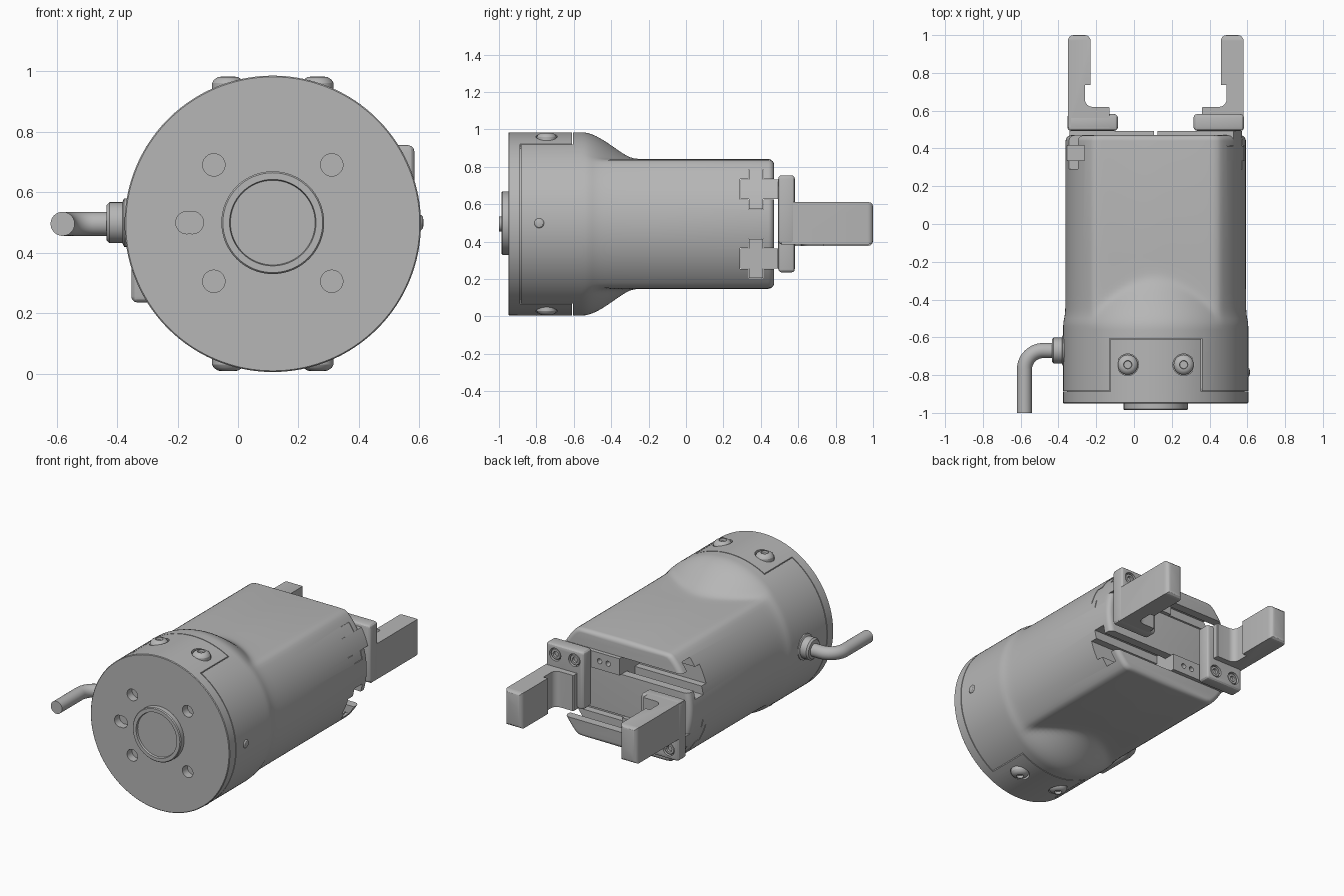
import bpy, bmesh
from math import sin, cos, pi, sqrt, radians
from mathutils import Matrix, Vector

if "Cube" in bpy.data.objects:
    bpy.data.objects.remove(bpy.data.objects["Cube"], do_unlink=True)

grey = bpy.data.materials.new("machined grey")
grey.use_nodes = True
colour = (0.47, 0.47, 0.47, 1)
grey.diffuse_color = colour
grey.node_tree.nodes["Principled BSDF"].inputs["Base Color"].default_value = colour

# Everything is modelled around the main axis, which runs along y
AXIS = Matrix.Translation((0.115, 0, 0.495))
TURNED = AXIS @ Matrix.Rotation(pi, 4, 'Y')
R = 0.49
parts = []


def finish(name, bm, place=AXIS):
    bmesh.ops.recalc_face_normals(bm, faces=bm.faces)
    bm.transform(place)
    me = bpy.data.meshes.new(name)
    bm.to_mesh(me)
    bm.free()
    me.materials.append(grey)
    ob = bpy.data.objects.new(name, me)
    bpy.context.collection.objects.link(ob)
    parts.append(ob)
    return ob


def skin(bm, rings):
    loops = [[bm.verts.new(p) for p in ring] for ring in rings]
    n = len(loops[0])
    for a, b in zip(loops, loops[1:]):
        for i in range(n):
            j = (i + 1) % n
            bm.faces.new((a[i], a[j], b[j], b[i]))
    bm.faces.new(loops[0])
    bm.faces.new(loops[-1])


def box(name, lo, hi, bevel=0, place=AXIS):
    bm = bmesh.new()
    bmesh.ops.create_cube(bm, size=1)
    for v in bm.verts:
        v.co = [(c + 0.5) * (h - l) + l for c, l, h in zip(v.co, lo, hi)]
    if bevel:
        bmesh.ops.bevel(bm, geom=bm.edges[:], offset=bevel, segments=3,
                        profile=0.5, affect='EDGES')
    return finish(name, bm, place)


def lathe(name, profile, origin, direction, n=32, place=AXIS):
    """Revolve (radius, height) pairs about a direction."""
    turn = Vector((0, 0, 1)).rotation_difference(Vector(direction)).to_matrix()
    bm = bmesh.new()
    skin(bm, [[Vector(origin) + turn @ Vector((r * cos(2 * pi * i / n), r * sin(2 * pi * i / n), h))
               for i in range(n)] for r, h in profile])
    return finish(name, bm, place)


def boolean(target, cutter, op='DIFFERENCE'):
    mod = target.modifiers.new("cut", 'BOOLEAN')
    mod.operation, mod.object, mod.solver = op, cutter, 'EXACT'
    bpy.context.view_layer.objects.active = target
    bpy.ops.object.modifier_apply(modifier=mod.name)
    parts.remove(cutter)
    bpy.data.objects.remove(cutter, do_unlink=True)


def smooth_max(a, b, k):
    return (a + b + sqrt((a - b) ** 2 + k * k)) / 2


# Housing: a cone fading into a flat-sided round section
def housing_ring(y, inset=0, n=144):
    s = min(max((y + 0.56) / 0.36, 0), 1)
    cone = R - 0.17 * s * s * (3 - 2 * s)
    ring = []
    for i in range(n):
        t = 2 * pi * (i + 0.5) / n
        flat = -smooth_max(-0.477, -0.345 / abs(sin(t)), 0.012)
        rho = min(smooth_max(flat, cone, 0.015), R) - inset
        ring.append((rho * cos(t), y, rho * sin(t)))
    return ring


bm = bmesh.new()
rings = [housing_ring(-0.883), housing_ring(-0.56)]
rings += [housing_ring(-0.56 + 0.4 * i / 20) for i in range(1, 21)]
rings += [housing_ring(0.44 + 0.03 * sin(a), 0.03 * (1 - cos(a)))
          for a in [pi / 2 * i / 5 for i in range(6)]]
skin(bm, rings)
housing = finish("housing", bm)

# Cross-shaped guide slots across the jaw end
CROSS = [(0.335, 0.415, 0.107), (0.29, 0.6, 0.055)]
for s in (1, -1):
    for y0, y1, w in CROSS:
        boolean(housing, box("cutter", (-0.7, y0, 0.185 * s - w), (0.7, y1, 0.185 * s + w)))
    # pockets for the end cap tabs
    z0, z1 = sorted((0.4 * s, 0.6 * s))
    boolean(housing, box("cutter", (-0.245, -1, z0), (0.245, -0.605, z1)))

# End cap with bolt holes, cable opening and centring boss
cap = lathe("end_cap", [(0.47, 0.87), (0.47, 0.888), (R, 0.888), (R, 0.946), (0.486, 0.95)],
            (0, 0, 0), (0, -1, 0), 144)
holes = [(x, z) for x in (-0.195, 0.195) for z in (-0.19, 0.195)] + [(-0.284, 0.004), (-0.266, 0.004)]
for x, z in holes:
    boolean(cap, lathe("cutter", [(0.037, 0.9), (0.037, 1)], (x, 0, z), (0, -1, 0)))
lathe("centring_boss", [(0.17, 0.94), (0.17, 0.98), (0.165, 0.986), (0.143, 0.986), (0.14, 0.974)],
      (0, 0, 0.004), (0, -1, 0), 64)

# Cap tabs with button-head screws, above and below
button = [(0.053, 0.42), (0.053, 0.465), (0.047, 0.476), (0.034, 0.485), (0.022, 0.487), (0.02, 0.472)]
for side, place in (("top", AXIS), ("bottom", TURNED)):
    arc = [(0.24 * i / 12, sqrt(R * R - (0.24 * i / 12) ** 2)) for i in range(-12, 13)]
    outline = arc + [(0.24, 0.395), (-0.24, 0.395)]
    bm = bmesh.new()
    skin(bm, [[(x, y, z) for x, z in outline] for y in (-0.9, -0.61)])
    tab = finish(side + "_cap_tab", bm, place)
    for x in (-0.148, 0.148):
        boolean(tab, lathe("cutter", [(0.057, 0.44), (0.057, 0.6)], (x, -0.745, 0), (0, 0, 1), place=place))
        lathe(side + "_tab_screw", button, (x, -0.745, 0), (0, 0, 1), place=place)

# Jaws: the second is the first turned half way round the axis
for side, place in (("left", AXIS), ("right", TURNED)):
    g = 0.002
    slider = box(side + "_slider", (0.01, CROSS[1][0] + g, 0.13 + g), (0.6, 0.492, 0.24 - g), place=place)
    y0, y1, w = CROSS[0]
    boolean(slider, box("cutter", (0.01, y0 + g, 0.185 - w + g), (0.6, y1 - g, 0.185 + w - g), place=place), 'UNION')
    boolean(slider, lathe("cutter", [(0.475, -0.2), (0.475, 0.6)], (0, 0, 0), (0, 1, 0), 96, place), 'INTERSECT')
    for x in (0.09, 0.15):
        boolean(slider, lathe("cutter", [(0.016, 0.45), (0.016, 0.6)], (x, 0, 0.185), (0, 1, 0), 20, place))

    mount = box(side + "_jaw_mount", (0.2, 0.493, -0.11), (0.468, 0.582, 0.26), 0.02, place)
    for x in (0.265, 0.4):
        boolean(mount, lathe("cutter", [(0.04, 0.555), (0.04, 0.7)], (x, 0, 0.195), (0, 1, 0), place=place))
        lathe(side + "_mount_screw", [(0.035, 0.54), (0.035, 0.572), (0.031, 0.576), (0.018, 0.576), (0.018, 0.56)],
              (x, 0, 0.195), (0, 1, 0), 24, place)

    # L-shaped finger with a relief notch behind the gripping pad
    fillet = [(0.335 + 0.04 * sin(a), 0.66 - 0.04 * cos(a)) for a in [pi / 2 * i / 6 for i in range(7)]]
    tip = [(0.375 - 0.03 * cos(a), 0.97 + 0.03 * sin(a)) for a in [pi / 2 * i / 4 for i in range(5)]]
    heel = [(0.435 + 0.03 * sin(a), 0.97 + 0.03 * cos(a)) for a in [pi / 2 * i / 4 for i in range(5)]]
    outline = [(0.465, 0.51), (0.245, 0.51), (0.245, 0.615), (0.25, 0.62)] + fillet
    outline += [(0.375, 0.735), (0.345, 0.735)] + tip + heel
    bm = bmesh.new()
    skin(bm, [[(x, y, z) for x, y in outline] for z in (-0.11, 0.117)])
    finger = finish(side + "_finger", bm, place)
    # rounded fingertip corners, seen from the side
    boolean(finger, box("cutter", (0, 0.3, -0.11), (0.6, 1, 0.117), 0.025, place), 'INTERSECT')

# Small plug on the left side
lathe("side_plug", [(0.026, 0.47), (0.026, 0.49), (0.02, 0.496), (0.01, 0.498)],
      (0, -0.785, 0.004), (1, 0, 0), 24)

# Cable gland and bent cable on the right side
lathe("cable_gland", [(0.08, 0.45), (0.08, 0.492), (0.068, 0.497), (0.068, 0.54), (0.058, 0.55), (0.04, 0.55)],
      (0, -0.67, 0.004), (-1, 0, 0))
bends = [(-0.595 - 0.1 * sin(a), -0.77 + 0.1 * cos(a)) for a in [pi / 2 * i / 12 for i in range(13)]]
path = [(-0.5, -0.67)] + bends + [(-0.695, -1.0)]
bm = bmesh.new()
rings = []
for i, (x, y) in enumerate(path):
    a = pi / 2 * min(max(i - 1, 0), 12) / 12
    out = Vector((sin(a), -cos(a), 0))
    rings.append([Vector((x, y, 0)) + 0.04 * (out * cos(t) + Vector((0, 0, sin(t))))
                  for t in [2 * pi * k / 24 for k in range(24)]])
skin(bm, rings)
finish("cable", bm)

# Smooth rounded surfaces, crisp machined edges
bpy.ops.object.select_all(action='DESELECT')
for ob in parts:
    ob.select_set(True)
bpy.context.view_layer.objects.active = housing
bpy.ops.object.shade_smooth_by_angle(angle=radians(28))
